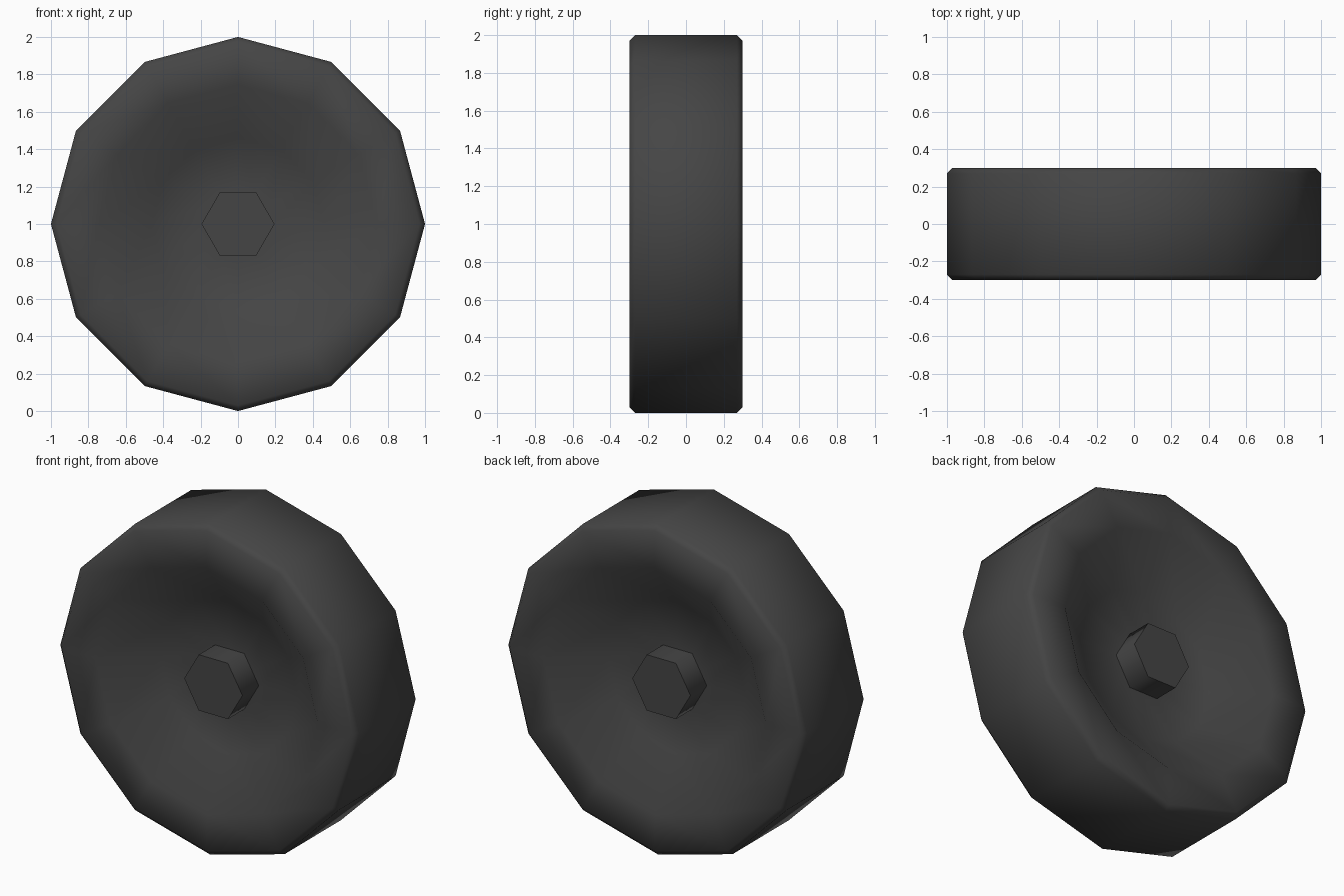
import bpy, bmesh, math

if "Cube" in bpy.data.objects:
    bpy.data.objects.remove(bpy.data.objects["Cube"])

rubber = bpy.data.materials.new("dark_rubber")
rubber.diffuse_color = (0.06, 0.06, 0.06, 1)
rubber.use_nodes = True
rubber.node_tree.nodes["Principled BSDF"].inputs["Base Color"].default_value = rubber.diffuse_color


def lathe(name, profile, sides):
    """Spin (radius, y) points about the wheel axle; both ends are flat caps."""
    bm = bmesh.new()
    rings = []
    for r, y in profile:
        ring = []
        for i in range(sides):
            a = 2 * math.pi * i / sides
            ring.append(bm.verts.new((r * math.cos(a), y, 1 + r * math.sin(a))))
        rings.append(ring)
    for a, b in zip(rings, rings[1:]):
        for i in range(sides):
            j = (i + 1) % sides
            bm.faces.new((a[i], a[j], b[j], b[i]))
    caps = [bm.faces.new(rings[0]), bm.faces.new(rings[-1])]
    bmesh.ops.recalc_face_normals(bm, faces=bm.faces)
    for f in bm.faces:
        f.smooth = True
    # Keep right-angled cap rims crisp
    for cap in caps:
        for e in cap.edges:
            e.smooth = e.calc_face_angle(0) < math.radians(60)
    mesh = bpy.data.meshes.new(name)
    bm.to_mesh(mesh)
    bm.free()
    mesh.materials.append(rubber)
    obj = bpy.data.objects.new(name, mesh)
    bpy.context.collection.objects.link(obj)
    return obj


# Tyre: dished on both faces, with a chamfered tread edge
half = [(0.19, 0.08), (0.46, 0.085), (0.745, 0.30), (0.97, 0.30), (1.0, 0.27)]
lathe("wheel", [(r, -y) for r, y in half] + half[::-1], 12)

# Hexagonal hub standing out of both dishes
lathe("hub", [(0.195, -0.236), (0.195, 0.236)], 6)
